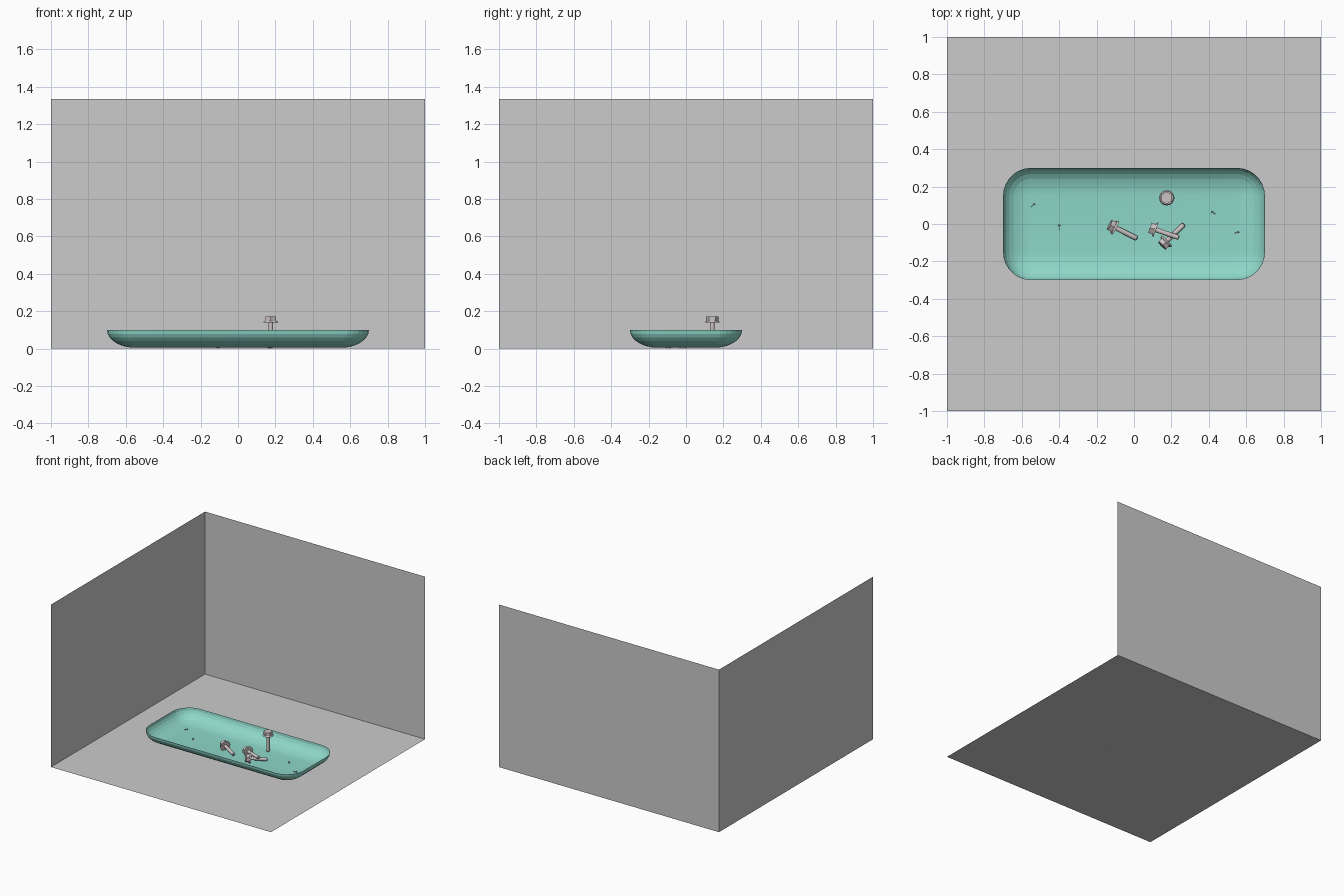
import bpy, bmesh, math
from mathutils import Vector, Matrix

if "Cube" in bpy.data.objects:
    bpy.data.objects.remove(bpy.data.objects["Cube"])


def material(name, colour):
    m = bpy.data.materials.new(name)
    m.use_nodes = True
    m.diffuse_color = (*colour, 1)
    m.node_tree.nodes["Principled BSDF"].inputs["Base Color"].default_value = (*colour, 1)
    return m


GREY = material("backdrop grey", (0.6, 0.6, 0.6))
TEAL = material("tray teal", (0.27, 0.68, 0.58))
STEEL = material("bolt steel", (0.6, 0.54, 0.54))


def finish(name, bm, mat):
    mesh = bpy.data.meshes.new(name)
    bm.to_mesh(mesh)
    bm.free()
    mesh.materials.append(mat)
    obj = bpy.data.objects.new(name, mesh)
    bpy.context.collection.objects.link(obj)
    return obj


def smooth(obj, degrees=35):
    bpy.ops.object.select_all(action="DESELECT")
    obj.select_set(True)
    bpy.context.view_layer.objects.active = obj
    bpy.ops.object.shade_smooth_by_angle(angle=math.radians(degrees))


def panel(name, corners):
    bm = bmesh.new()
    bm.faces.new([bm.verts.new(c) for c in corners])
    finish(name, bm, GREY)


# Backdrop: floor and two walls
H = 1.335
panel("floor", [(-1, -1, 0), (1, -1, 0), (1, 1, 0), (-1, 1, 0)])
panel("back_wall", [(1, 1, 0), (1, 1, H), (-1, 1, H), (-1, 1, 0)][::-1])
panel("side_wall", [(-1, -1, 0), (-1, 1, 0), (-1, 1, H), (-1, -1, H)])


def bridge(bm, a, b):
    for i in range(len(a)):
        j = (i + 1) % len(a)
        bm.faces.new((a[i], a[j], b[j], b[i]))


# Tray: rounded rectangles shrinking along a quarter-ellipse wall
def tray(half_x=0.7, half_y=0.3, radius=0.15, base=0.005, rim=0.1, steps=7):
    bm = bmesh.new()
    rings = []
    for k in range(steps):
        t = math.pi / 2 * k / steps
        r = radius * math.cos(t)
        z = rim - (rim - base) * math.sin(t)
        ring = []
        for c, (sx, sy) in enumerate(((1, 1), (-1, 1), (-1, -1), (1, -1))):
            for s in range(steps + 1):
                a = math.pi / 2 * (c + s / steps)
                ring.append(bm.verts.new((sx * (half_x - radius) + r * math.cos(a),
                                          sy * (half_y - radius) + r * math.sin(a), z)))
        rings.append(ring)
    for a, b in zip(rings, rings[1:]):
        bridge(bm, b, a)
    # flat bottom, with fans closing the corners
    flat = []
    n = steps + 1
    last = rings[-1]
    for c, (sx, sy) in enumerate(((1, 1), (-1, 1), (-1, -1), (1, -1))):
        v = bm.verts.new((sx * (half_x - radius), sy * (half_y - radius), base))
        flat.append(v)
        for s in range(steps):
            bm.faces.new((v, last[c * n + s], last[c * n + s + 1]))
    for c in range(4):
        d = (c + 1) % 4
        bm.faces.new((flat[c], last[c * n + steps], last[d * n], flat[d]))
    bm.faces.new(flat)
    bmesh.ops.recalc_face_normals(bm, faces=bm.faces)
    smooth(finish("tray", bm, TEAL), 10)


tray()


# Bolts: flanged hex head and a round shank, pointing down from the head top
def bolt(name, head, tip, scale=1.0):
    bm = bmesh.new()

    def disc(sides, r_low, r_high, low, high):
        bmesh.ops.create_cone(bm, cap_ends=True, segments=sides, radius1=r_low, radius2=r_high,
                              depth=high - low,
                              matrix=Matrix.Translation((0, 0, (low + high) / 2)))

    disc(6, 0.033, 0.033, -0.03, 0)
    disc(20, 0.041, 0.035, -0.034, -0.024)
    disc(16, 0.013, 0.013, -0.16, -0.03)
    disc(16, 0.009, 0.013, -0.165, -0.16)
    axis = Vector(head) - Vector(tip)
    turn = axis.to_track_quat("Z", "Y").to_matrix().to_4x4()
    bm.transform(Matrix.Translation(head) @ turn @ Matrix.Scale(scale, 4))
    smooth(finish(name, bm, STEEL))


bolt("standing_bolt", (0.175, 0.14, 0.173), (0.175, 0.14, 0))
bolt("lying_bolt_1", (-0.13, -0.005, 0.045), (0.02, -0.08, 0.02))
bolt("lying_bolt_2", (0.085, -0.02, 0.055), (0.245, -0.075, 0.055))
bolt("lying_bolt_3", (0.15, -0.115, 0.045), (0.27, 0, 0.02))

# Tiny screws scattered on the tray floor
for i, (x, y, angle) in enumerate(((-0.54, 0.1, 45), (-0.4, -0.015, 95),
                                   (0.425, 0.06, 145), (0.55, -0.045, 20))):
    a = math.radians(angle)
    d = Vector((math.cos(a), math.sin(a), 0)) * 0.013
    p = Vector((x, y, 0.012))
    bolt(f"tiny_screw_{i + 1}", p + d, p - d, 0.16)
